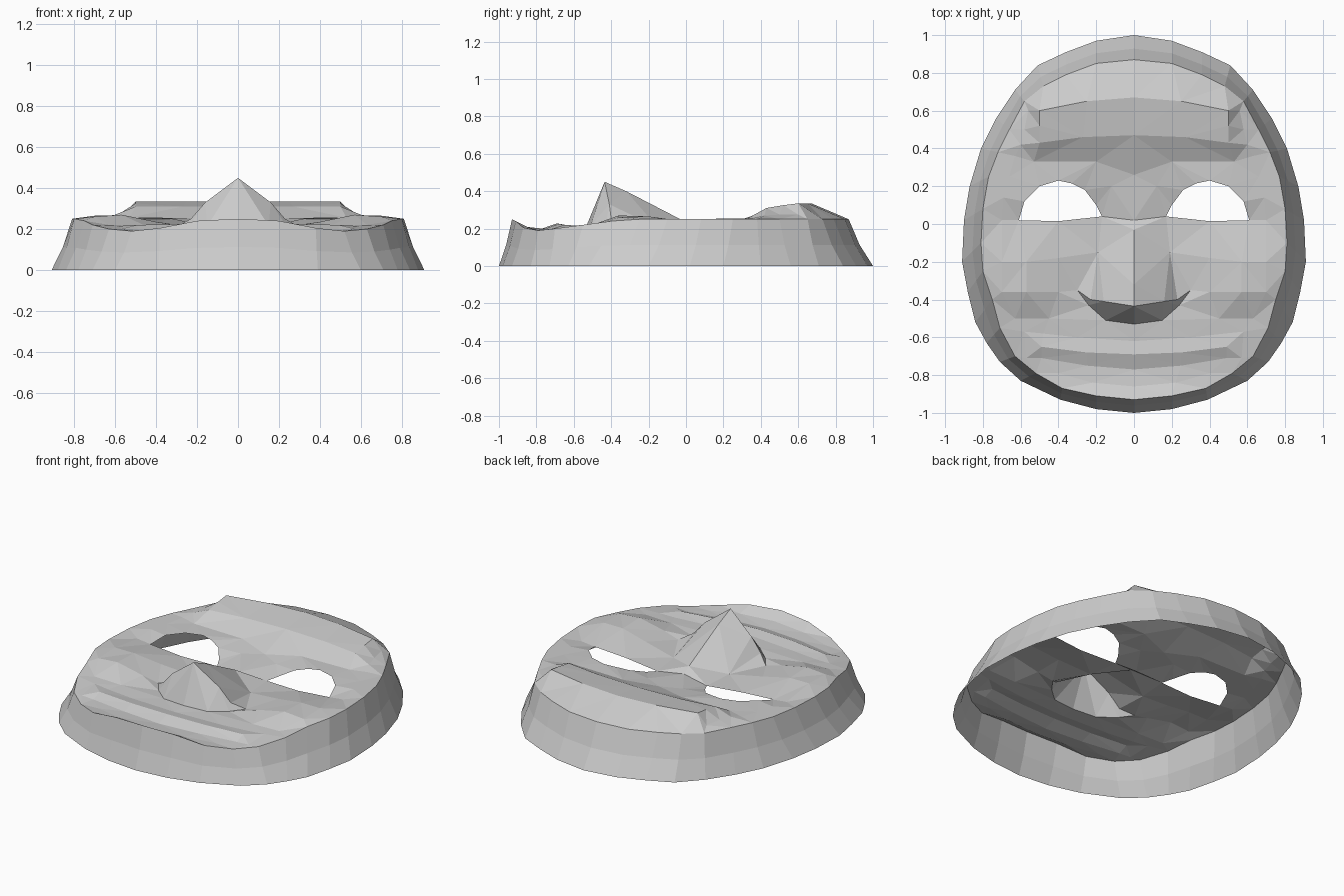
import bpy
import bmesh
from mathutils import Vector
from mathutils.geometry import delaunay_2d_cdt

if "Cube" in bpy.data.objects:
    bpy.data.objects.remove(bpy.data.objects["Cube"], do_unlink=True)

# Single plain colour
grey = bpy.data.materials.new("light_grey")
grey.use_nodes = True
GREY = (0.6, 0.6, 0.6, 1)
grey.diffuse_color = GREY
grey.node_tree.nodes["Principled BSDF"].inputs["Base Color"].default_value = GREY


def finish(name, bm):
    """Store one half as an object and mirror it across the middle plane."""
    mesh = bpy.data.meshes.new(name)
    bm.to_mesh(mesh)
    bm.free()
    mesh.materials.append(grey)
    part = bpy.data.objects.new(name, mesh)
    bpy.context.collection.objects.link(part)
    mirror = part.modifiers.new("mirror", 'MIRROR')
    mirror.use_axis[0] = True
    mirror.merge_threshold = 0.001
    return part


def inside(point, outline):
    """Even-odd test of a flat point against a closed outline."""
    result = False
    for a, b in zip(outline, outline[1:] + outline[:1]):
        if (a[1] > point.y) != (b[1] > point.y):
            cross_x = a[0] + (point.y - a[1]) * (b[0] - a[0]) / (b[1] - a[1])
            if point.x < cross_x:
                result = not result
    return result


def relief_sheet(name, outline, creases, holes=()):
    """Triangulate a raised sheet so that its edges follow the crease lines."""
    points, edges = [], []

    def add_line(line, closed):
        first = len(points)
        points.extend(line)
        edges.extend((i, i + 1) for i in range(first, len(points) - 1))
        if closed:
            edges.append((len(points) - 1, first))

    add_line(outline, True)
    for hole in holes:
        add_line(hole, True)
    for crease in creases:
        add_line(crease, False)

    flat = [Vector(p[:2]) for p in points]
    verts, _, faces, sources, _, _ = delaunay_2d_cdt(flat, edges, [], 0, 1e-5)
    bm = bmesh.new()
    corners = [bm.verts.new((v.x, v.y, points[src[0]][2] if src else 0.22))
               for v, src in zip(verts, sources)]
    for face in faces:
        middle = sum((verts[i] for i in face), Vector((0, 0))) / len(face)
        if inside(middle, outline) and not any(inside(middle, h) for h in holes):
            bm.faces.new([corners[i] for i in face])
    loose = [v for v in bm.verts if not v.link_faces]
    bmesh.ops.delete(bm, geom=loose, context='VERTS')
    for face in bm.faces:
        face.normal_update()
        if face.normal.z < 0:
            face.normal_flip()
    return finish(name, bm)


# Raised front edge of the mask and the wider back edge, forehead to chin
rim = [(0, .87, .25), (.2, .85, .25), (.36, .79, .25), (.48, .73, .25),
       (.58, .65, .25), (.66, .5, .25), (.72, .38, .25), (.77, .25, .25),
       (.8, .08, .25), (.81, -.1, .25), (.8, -.25, .25), (.75, -.4, .24),
       (.71, -.55, .22), (.63, -.7, .2), (.52, -.79, .19), (.38, -.87, .205),
       (.2, -.91, .24), (0, -.93, .25)]
base = [(0, 1), (.2, .97), (.36, .91), (.51, .84), (.63, .71), (.73, .56),
        (.81, .4), (.87, .2), (.9, .02), (.91, -.2), (.88, -.36), (.84, -.52),
        (.78, -.63), (.71, -.73), (.6, -.83), (.39, -.93), (.2, -.98), (0, -1)]

# Side wall: slightly hollow slope from the back edge up to the rim
bm = bmesh.new()
rings = []
for rise, inset in ((0, 0), (.45, .55), (1, 1)):
    rings.append([bm.verts.new((b[0] + (r[0] - b[0]) * inset,
                                b[1] + (r[1] - b[1]) * inset, r[2] * rise))
                  for r, b in zip(rim, base)])
for low, high in zip(rings, rings[1:]):
    for i in range(len(rim) - 1):
        bm.faces.new((low[i], high[i], high[i + 1], low[i + 1]))
bmesh.ops.recalc_face_normals(bm, faces=bm.faces)
if sum(f.normal.x for f in bm.faces) < 0:
    bmesh.ops.reverse_faces(bm, faces=bm.faces)
finish("side_wall", bm)

# Openings in the face
eye = [(.17, .04, .2), (.2, .1, .21), (.26, .18, .235), (.33, .215, .25),
       (.4, .23, .255), (.5, .2, .255), (.58, .12, .25), (.61, .02, .225),
       (.4, .015, .21)]
nose_edge = [(0, .02, .22), (.17, .04, .2), (.19, -.15, .205), (.3, -.35, .21),
             (.24, -.43, .21), (.15, -.51, .215), (0, -.53, .22)]

# Crease lines that shape the face, from the middle outwards
face_creases = [
    # Brow: top edge, bottom edge, hollow below it, outer end
    [(0, .67, .335), (.25, .65, .335), (.5, .6, .335)],
    [(0, .47, .31), (.27, .46, .31), (.5, .43, .31)],
    [(0, .26, .235), (.2, .33, .25), (.53, .33, .255), (.63, .36, .255)],
    [(.5, .6, .335), (.5, .52, .325), (.5, .43, .31), (.53, .33, .255)],
    [(.56, .6, .275), (.58, .5, .275), (.6, .42, .27)],
    # Bridge and temple
    [(0, .02, .22), (.12, .2, .23), (.2, .33, .25)],
    [(.61, .02, .225), (.7, .02, .235), (.8, .08, .25)],
    [(.66, .25, .25), (.69, .14, .25)],
    # Cheekbone
    [(.19, -.15, .205), (.4, -.18, .235), (.57, -.2, .265), (.7, -.2, .265)],
    [(.3, -.35, .21), (.4, -.36, .235), (.57, -.36, .27), (.7, -.36, .26)],
    [(.15, -.51, .215), (.45, -.5, .215), (.63, -.5, .22)],
    # Lips and mouth corner
    [(0, -.62, .215), (.3, -.6, .21), (.48, -.58, .21)],
    [(0, -.69, .228), (.25, -.68, .225), (.49, -.65, .22)],
    [(0, -.77, .2), (.25, -.75, .2), (.49, -.71, .195)],
    [(.58, -.57, .215), (.57, -.71, .2)],
    # Chin
    [(0, -.86, .21), (.22, -.84, .205), (.4, -.79, .195)],
]
relief_sheet("face", rim, face_creases, [eye, nose_edge])

# Nose: ridge, then the edge running from the tip over the nostril
nose_creases = [
    [(0, -.03, .25), (0, -.32, .4), (0, -.435, .45)],
    [(0, -.435, .45), (.16, -.41, .33), (.23, -.4, .25), (.3, -.35, .21)],
]
relief_sheet("nose", nose_edge, nose_creases)
